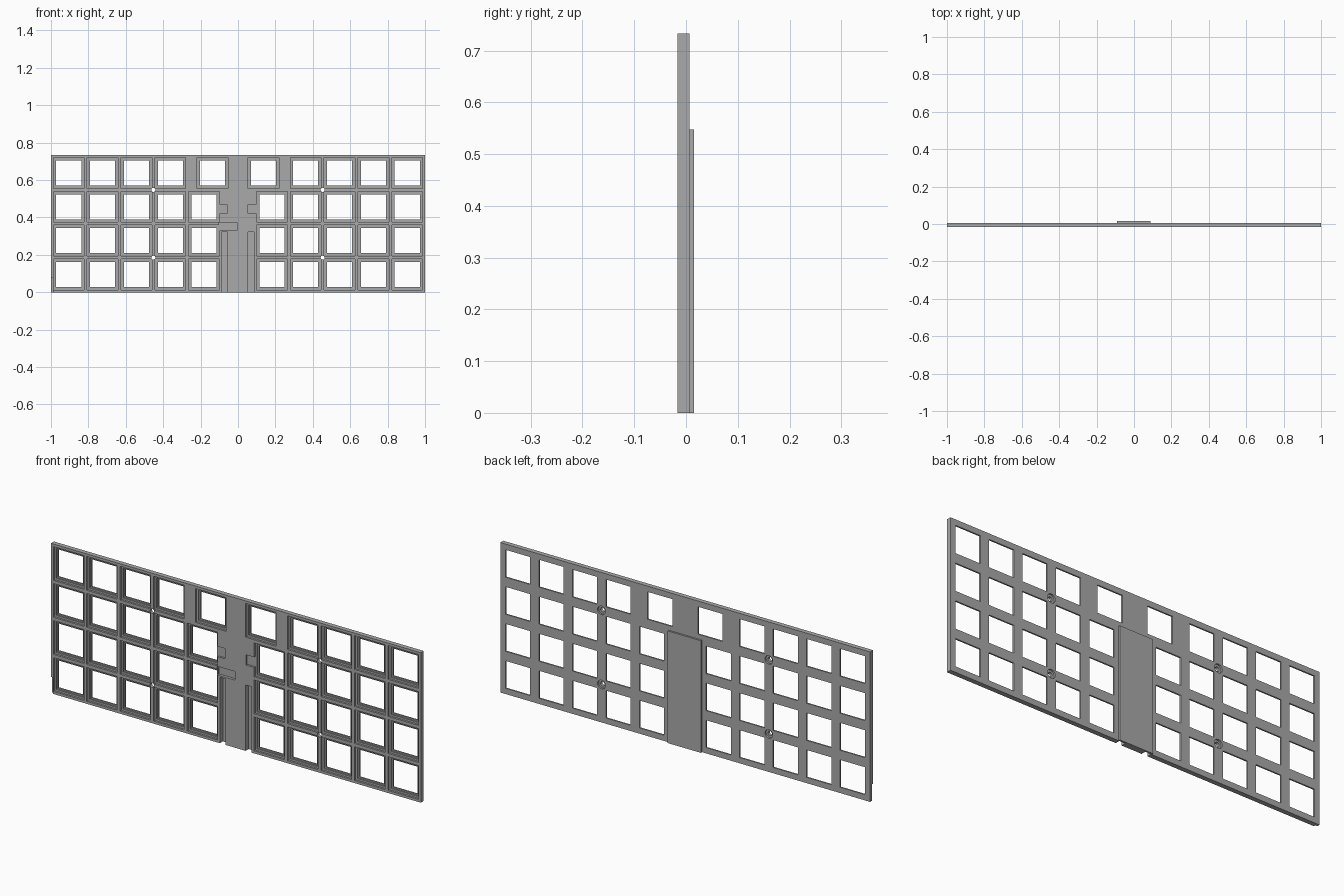
import bpy, bmesh
from mathutils import Matrix, Vector

if "Cube" in bpy.data.objects:
    bpy.data.objects.remove(bpy.data.objects["Cube"])

PITCH = 0.181
HEIGHT = 0.733
FRONT, BACK, PAD_BACK = -0.0165, 0.0065, 0.0155
LEDGE = -0.007

grey = bpy.data.materials.new("plain grey")
grey.diffuse_color = (0.4, 0.4, 0.4, 1)
grey.use_nodes = True
grey.node_tree.nodes["Principled BSDF"].inputs["Base Color"].default_value = grey.diffuse_color


def add_box(bm, x0, x1, y0, y1, z0, z1):
    size = Vector((x1 - x0, y1 - y0, z1 - z0))
    mid = Vector((x0 + x1, y0 + y1, z0 + z1)) / 2
    bmesh.ops.create_cube(bm, size=1, matrix=Matrix.Translation(mid) @ Matrix.Diagonal((*size, 1)))


def add_rod(bm, x, z, radius, y0, y1):
    turn = Matrix.Rotation(1.5707963, 4, 'X')
    bmesh.ops.create_cone(bm, cap_ends=True, segments=24, radius1=radius, radius2=radius,
                          depth=y1 - y0, matrix=Matrix.Translation((x, (y0 + y1) / 2, z)) @ turn)


def make(name, items, adder=add_box):
    bm = bmesh.new()
    for item in items:
        adder(bm, *item)
    mesh = bpy.data.meshes.new(name)
    bm.to_mesh(mesh)
    bm.free()
    mesh.materials.append(grey)
    obj = bpy.data.objects.new(name, mesh)
    bpy.context.collection.objects.link(obj)
    return obj


def cut(target, items, adder=add_box):
    cutter = make("cutter", items, adder)
    cutter.hide_render = True
    mod = target.modifiers.new("cut", 'BOOLEAN')
    mod.operation = 'DIFFERENCE'
    mod.solver = 'EXACT'
    mod.object = cutter
    bpy.context.view_layer.objects.active = target
    bpy.ops.object.modifier_apply(modifier=mod.name)
    bpy.data.objects.remove(cutter)


# Key centres: four rows, the top row has its inner pair moved to the middle
keys = []
for row in range(4):
    z = HEIGHT / 2 + (row - 1.5) * PITCH
    for col in (0.75 if row == 3 else 1, 2, 3, 4, 5):
        keys += [(-col * PITCH, z), (col * PITCH, z)]


def squares(width, y0, y1):
    h = width / 2
    return [(x - h, x + h, y0, y1, z - h, z + h) for x, z in keys]


# Plate with stepped square key openings
plate = make("key_plate", [(-1, 1, FRONT, BACK, 0, HEIGHT)])
cut(plate, squares(0.165, -0.05, LEDGE))
cut(plate, squares(0.147, -0.05, -0.001))
cut(plate, squares(0.134, -0.05, 0.05))

# Pin slots, wire channels and corner notch on the front
cut(plate, [(-0.087, -0.055, -0.05, 0.05, -0.05, 0.322),
            (0.053, 0.085, -0.05, 0.05, -0.05, 0.322)])
cut(plate, [(-0.11, -0.058, -0.05, LEDGE, 0.42, 0.47),
            (0.054, 0.11, -0.05, LEDGE, 0.42, 0.47),
            (-0.102, -0.006, -0.05, -0.003, 0.33, 0.372),
            (-1.05, -0.9885, -0.05, LEDGE, -0.05, 0.08)])

# Screw holes, counterbored from the back
screws = [(sx * 2.5 * PITCH, HEIGHT / 2 + sz * PITCH) for sx in (-1, 1) for sz in (-1, 1)]
cut(plate, [(x, z, 0.011, -0.05, 0.05) for x, z in screws], add_rod)
cut(plate, [(x, z, 0.021, -0.002, 0.05) for x, z in screws], add_rod)

# Raised cover on the back behind the pin slots
make("back_cover", [(-0.091, 0.089, BACK, PAD_BACK, 0, 0.548)])
